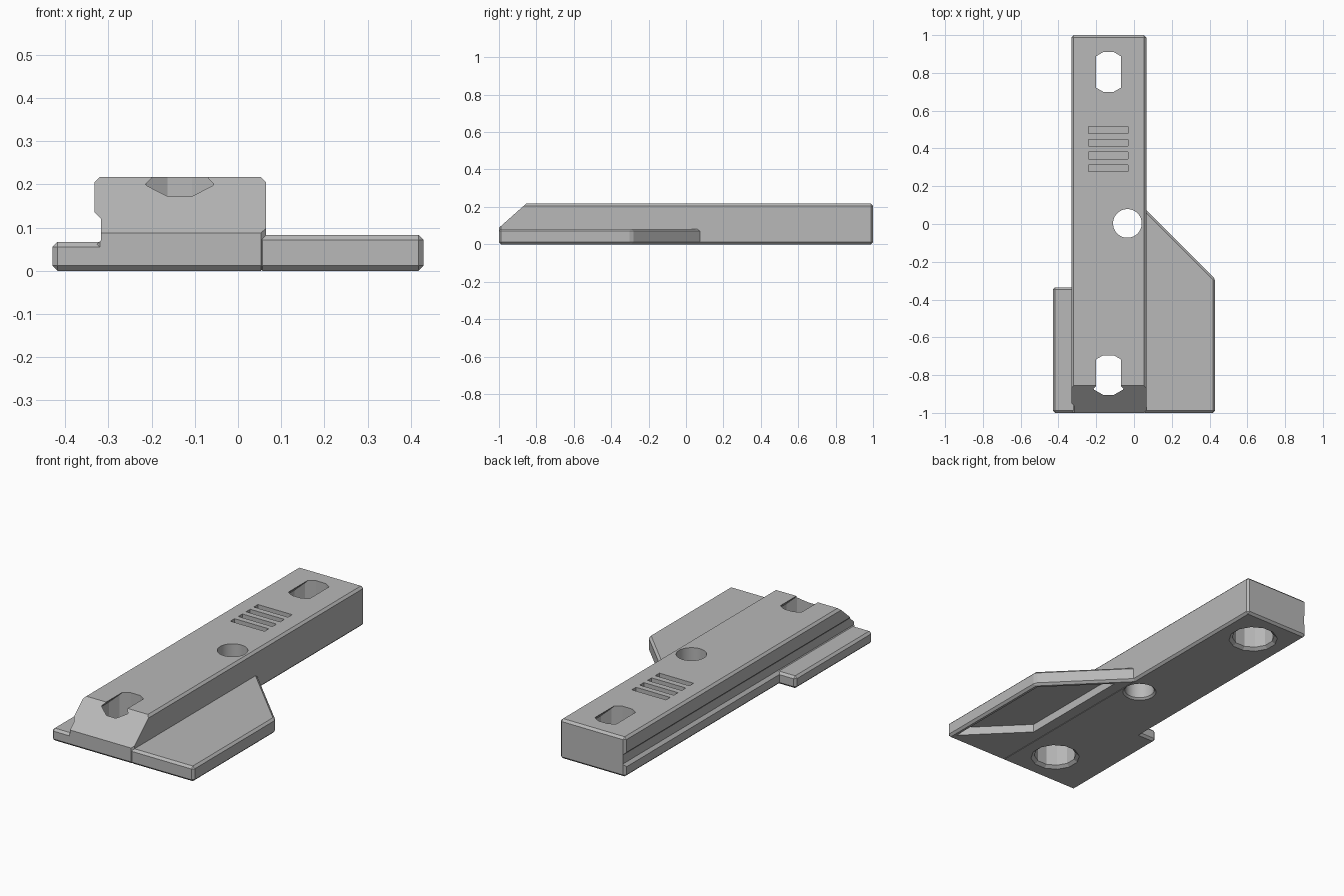
import bpy, bmesh, math
from mathutils import Matrix, Vector

if "Cube" in bpy.data.objects:
    bpy.data.objects.remove(bpy.data.objects["Cube"])

grey = bpy.data.materials.new("plain_grey")
grey.use_nodes = True
COLOR = (0.48, 0.48, 0.48, 1)
grey.diffuse_color = COLOR
grey.node_tree.nodes["Principled BSDF"].inputs["Base Color"].default_value = COLOR


def make(name, bm):
    bmesh.ops.recalc_face_normals(bm, faces=bm.faces)
    mesh = bpy.data.meshes.new(name)
    bm.to_mesh(mesh)
    bm.free()
    mesh.materials.append(grey)
    obj = bpy.data.objects.new(name, mesh)
    bpy.context.collection.objects.link(obj)
    return obj


def prism(name, outline, axis, lo, hi, bevel=0):
    """Extrude a 2D outline along an axis, optionally chamfering every edge."""
    def place(p, t):
        c = list(p)
        c.insert("xyz".index(axis), t)
        return Vector(c)
    bm = bmesh.new()
    face = bm.faces.new([bm.verts.new(place(p, lo)) for p in outline])
    ext = bmesh.ops.extrude_face_region(bm, geom=[face])
    new = [g for g in ext["geom"] if isinstance(g, bmesh.types.BMVert)]
    bmesh.ops.translate(bm, verts=new, vec=place((0, 0), hi - lo))
    if bevel:
        bmesh.ops.recalc_face_normals(bm, faces=bm.faces)
        bmesh.ops.bevel(bm, geom=bm.edges[:], offset=bevel, segments=1,
                        affect='EDGES', profile=0.5)
    return make(name, bm)


def box(name, x, y, z, bevel=0):
    return prism(name, [(x[0], y[0]), (x[1], y[0]), (x[1], y[1]), (x[0], y[1])],
                 "z", z[0], z[1], bevel)


def cone(name, x, y, z, r_low, r_top, sides):
    """Upright cylinder or frustum with flats facing front and back."""
    bm = bmesh.new()
    spot = Matrix.Translation((x, y, sum(z) / 2)) @ Matrix.Rotation(math.pi / sides, 4, 'Z')
    bmesh.ops.create_cone(bm, cap_ends=True, segments=sides, radius1=r_low,
                          radius2=r_top, depth=z[1] - z[0], matrix=spot)
    return make(name, bm)


def combine(obj, other, operation):
    mod = obj.modifiers.new(operation.lower(), 'BOOLEAN')
    mod.object, mod.operation, mod.solver = other, operation, 'EXACT'
    bpy.context.view_layer.objects.active = obj
    bpy.ops.object.modifier_apply(modifier=mod.name)
    bpy.data.objects.remove(other)


EDGE = 0.012
LEFT, RIGHT, TOP = -0.332, 0.065, 0.217

# Main bar with a long groove down one side
bracket = box("mounting_bracket", (LEFT, RIGHT), (-1, 1), (0, TOP), EDGE)
groove = [(LEFT - 0.02, 0.155), (-0.317, 0.12), (-0.317, 0.071), (LEFT - 0.02, 0.036)]
combine(bracket, prism("groove_cutter", groove, "y", -1.1, 1.1), 'DIFFERENCE')

# Sloped nose
nose = [(-1.1, 0.0), (-1.1, 0.4), (-0.646, 0.4), (-0.855, TOP), (-1.0, 0.088)]
combine(bracket, prism("nose_cutter", nose, "x", -0.6, 0.3), 'DIFFERENCE')

# Wide wing with a hollow underside
wing = [(0.045, -1), (0.43, -1), (0.43, -0.29), (0.045, 0.095)]
wing_plate = prism("wing_plate", wing, "z", 0, 0.083, EDGE)
pocket = [(0.12, -0.67), (0.405, -0.955), (0.405, -0.30), (0.12, -0.015)]
combine(wing_plate, prism("pocket_cutter", pocket, "z", -0.1, 0.045), 'DIFFERENCE')
combine(bracket, wing_plate, 'UNION')

# Narrow ledge on the other side
combine(bracket, box("side_ledge", (-0.43, -0.29), (-1, -0.335), (0, 0.067), EDGE), 'UNION')

# Screw holes: round below, narrowing to a slot on top, with a flared lower rim
MID = -0.135
for y in (-0.8, 0.805):
    hole = cone("screw_hole_cutter", MID, y, (-0.1, 0.4), 0.1087, 0.1087, 12)
    half = [(0.15, -0.2), (0.15, 0.13), (0.065, 0.215), (0.065, 0.5)]
    neck = [(MID + x, z) for x, z in half] + [(MID - x, z) for x, z in reversed(half)]
    combine(hole, prism("neck", neck, "y", y - 0.2, y + 0.2), 'INTERSECT')
    combine(bracket, hole, 'DIFFERENCE')
    combine(bracket, cone("rim_cutter", MID, y, (-0.015, 0.015), 0.145, 0.108, 12), 'DIFFERENCE')

# Round hole in the middle
combine(bracket, cone("round_cutter", -0.035, 0.003, (-0.1, 0.4), 0.076, 0.076, 40), 'DIFFERENCE')
combine(bracket, cone("round_rim", -0.035, 0.003, (-0.01, 0.01), 0.096, 0.076, 40), 'DIFFERENCE')

# Row of four shallow grip slots
for i in range(4):
    y = 0.295 + i * 0.0675
    combine(bracket, box("slot_cutter", (-0.24, -0.033), (y - 0.018, y + 0.018),
                         (TOP - 0.025, 0.3)), 'DIFFERENCE')

# One flat colour, with only the round hole shaded smoothly
mesh = bracket.data
mesh.materials.clear()
mesh.materials.append(grey)
for poly in mesh.polygons:
    poly.material_index = 0
bpy.ops.object.select_all(action='DESELECT')
bracket.select_set(True)
bpy.context.view_layer.objects.active = bracket
bpy.ops.object.shade_smooth_by_angle(angle=math.radians(15))
